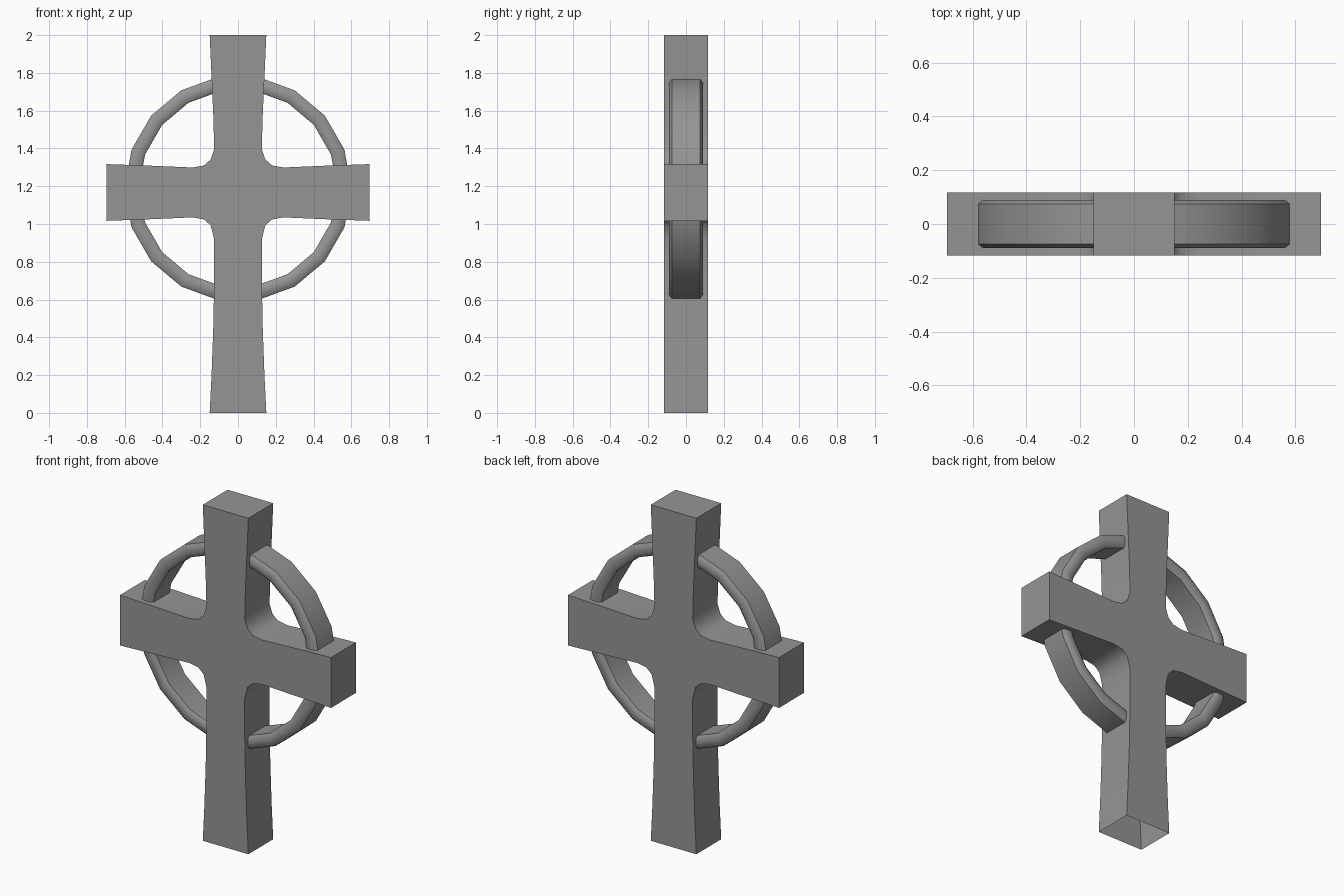
import bpy, bmesh
from math import cos, sin, pi, radians

cube = bpy.data.objects.get("Cube")
if cube:
    bpy.data.objects.remove(cube, do_unlink=True)

# Single stone colour
stone = bpy.data.materials.new("grey_stone")
stone.use_nodes = True
GREY = (0.3, 0.3, 0.3, 1)
stone.diffuse_color = GREY
stone.node_tree.nodes["Principled BSDF"].inputs["Base Color"].default_value = GREY


def finish(name, bm, angle):
    bmesh.ops.recalc_face_normals(bm, faces=bm.faces)
    mesh = bpy.data.meshes.new(name)
    bm.to_mesh(mesh)
    bm.free()
    mesh.materials.append(stone)
    obj = bpy.data.objects.new(name, mesh)
    bpy.context.collection.objects.link(obj)
    bpy.ops.object.select_all(action='DESELECT')
    obj.select_set(True)
    bpy.context.view_layer.objects.active = obj
    bpy.ops.object.shade_smooth_by_angle(angle=radians(angle))
    return obj


# Cross: right half of the outline from top to foot, mirrored and given depth
HALF_DEPTH = 0.117
ARM_Z = 1.167
upper = [(0.15, 2), (0.141, 1.8), (0.131, 1.58), (0.126, 1.395)]
notch = [(0.145, 0.174), (0.18, 0.143), (0.24, 0.132), (0.47, 0.142), (0.695, 0.15)]
lower = [(0.126, 0.92), (0.126, 0.7), (0.131, 0.45), (0.14, 0.2), (0.15, 0)]
half = (upper + [(x, ARM_Z + h) for x, h in notch]
        + [(x, ARM_Z - h) for x, h in reversed(notch)] + lower)
outline = half + [(-x, z) for x, z in reversed(half)]

bm = bmesh.new()
front = bm.faces.new([bm.verts.new((x, -HALF_DEPTH, z)) for x, z in outline])
back = bmesh.ops.extrude_face_region(bm, geom=[front], use_keep_orig=True)
bmesh.ops.translate(bm, vec=(0, 2 * HALF_DEPTH, 0),
                    verts=[g for g in back["geom"] if isinstance(g, bmesh.types.BMVert)])
bmesh.ops.recalc_face_normals(bm, faces=bm.faces)
# The foot is open underneath
foot = [f for f in bm.faces if all(v.co.z < 0.001 for v in f.verts)]
bmesh.ops.delete(bm, geom=foot, context='FACES_ONLY')
finish("cross", bm, 50)

# Ring: a flat band with bevelled rims, swept round the crossing
RING_Z, RADIUS, SEGMENTS = 1.188, 0.562, 18
quarter = [(0.038, 0.075), (0.02, 0.089)]
section = quarter + [(-r, y) for r, y in reversed(quarter)]
section += [(r, -y) for r, y in reversed(section)]

bm = bmesh.new()
loops = []
for i in range(SEGMENTS):
    a = 2 * pi * i / SEGMENTS
    loops.append([bm.verts.new(((RADIUS + r) * cos(a), y, RING_Z + (RADIUS + r) * sin(a)))
                  for r, y in section])
count = len(section)
for i in range(SEGMENTS):
    this, after = loops[i], loops[(i + 1) % SEGMENTS]
    for j in range(count):
        k = (j + 1) % count
        bm.faces.new((this[j], this[k], after[k], after[j]))
finish("ring", bm, 45)
